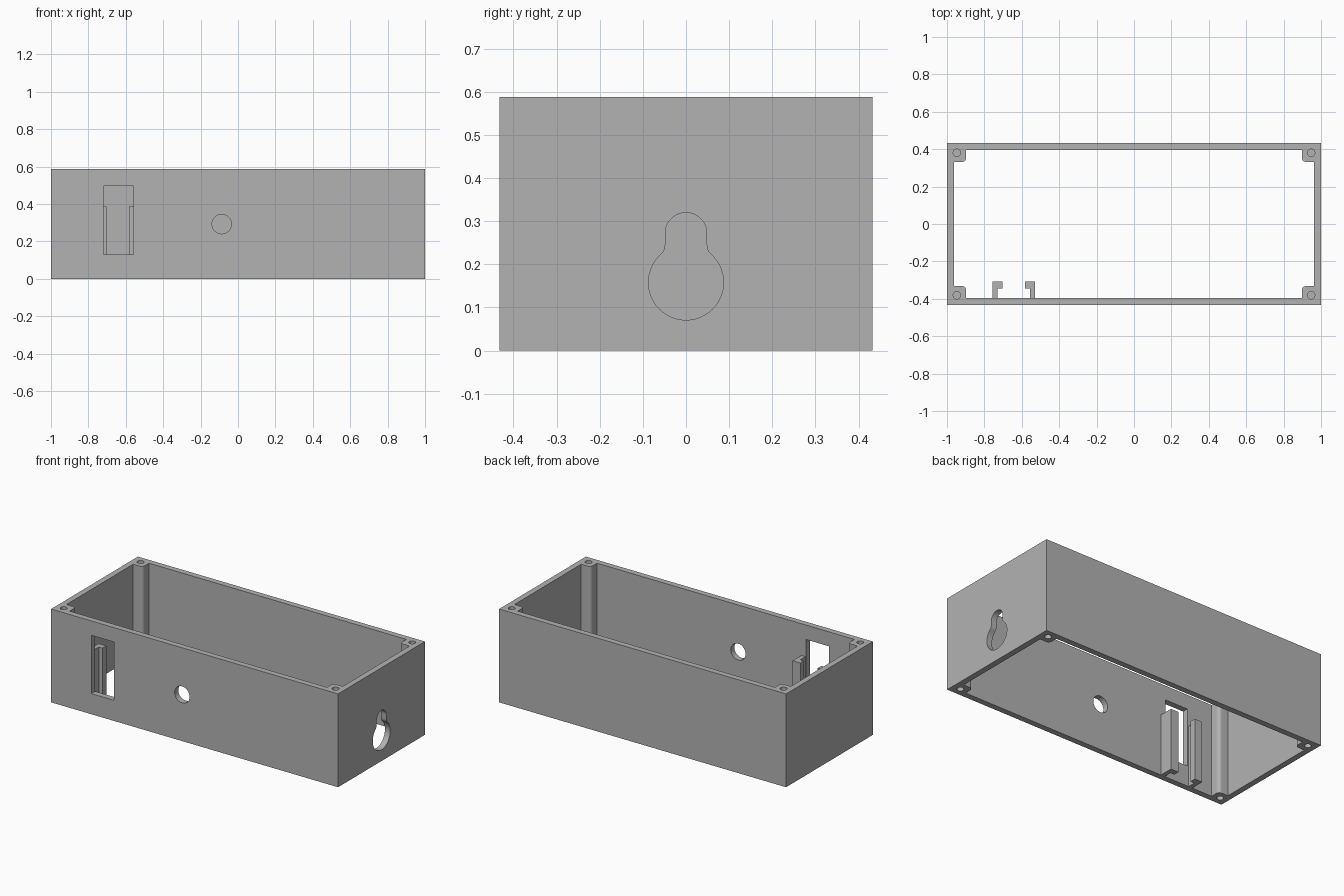
import bpy, bmesh
from math import cos, sin, radians
from mathutils import Vector

cube = bpy.data.objects.get("Cube")
if cube:
    bpy.data.objects.remove(cube, do_unlink=True)

HX, HY, H = 1.0, 0.432, 0.588      # outer half sizes and height
IX, IY = 0.963, 0.395              # inner wall faces
PX, PY, PR = 0.897, 0.332, 0.022   # corner post faces and rounding

grey = bpy.data.materials.new("plain_grey")
grey.use_nodes = True
colour = (0.45, 0.45, 0.45, 1)
grey.diffuse_color = colour
grey.node_tree.nodes["Principled BSDF"].inputs["Base Color"].default_value = colour


def prism(name, outline, axis, start, end):
    """Extrude a 2D outline along x, y or z."""
    place = {"x": lambda a, b, t: (t, a, b),
             "y": lambda a, b, t: (a, t, b),
             "z": lambda a, b, t: (a, b, t)}[axis]
    bm = bmesh.new()
    face = bm.faces.new([bm.verts.new(place(a, b, start)) for a, b in outline])
    ext = bmesh.ops.extrude_face_region(bm, geom=[face])
    moved = [v for v in ext["geom"] if isinstance(v, bmesh.types.BMVert)]
    bmesh.ops.translate(bm, verts=moved, vec=Vector(place(0, 0, end - start)))
    bmesh.ops.recalc_face_normals(bm, faces=bm.faces)
    mesh = bpy.data.meshes.new(name)
    bm.to_mesh(mesh)
    bm.free()
    mesh.materials.append(grey)
    obj = bpy.data.objects.new(name, mesh)
    bpy.context.collection.objects.link(obj)
    return obj


def arc(ca, cb, r, a0, a1, n):
    angles = [radians(a0 + (a1 - a0) * i / n) for i in range(n + 1)]
    return [(ca + r * cos(t), cb + r * sin(t)) for t in angles]


def circle(ca, cb, r, n=40):
    return arc(ca, cb, r, 0, 360, n)[:-1]


def rect(a0, a1, b0, b1):
    return [(a0, b0), (a1, b0), (a1, b1), (a0, b1)]


def cut(target, cutter):
    cutter.hide_render = True
    mod = target.modifiers.new("cut", "BOOLEAN")
    mod.operation = "DIFFERENCE"
    mod.solver = "EXACT"
    mod.object = cutter
    bpy.context.view_layer.objects.active = target
    bpy.ops.object.modifier_apply(modifier=mod.name)
    bpy.data.objects.remove(cutter, do_unlink=True)


# Open tube body; the cavity outline leaves a rounded post in each corner
body = prism("box_body", rect(-HX, HX, -HY, HY), "z", 0, H)
quarter = [(IX, PY)] + arc(PX + PR, PY + PR, PR, 270, 180, 8) + [(PX, IY)]
cavity = []
for sx, sy in ((1, 1), (-1, 1), (-1, -1), (1, -1)):
    cavity += [(sx * x, sy * y) for x, y in quarter[::sx * sy]]
cut(body, prism("cavity_cutter", cavity, "z", -0.1, H + 0.1))

# Blind screw holes at both ends of every post
for sx in (-1, 1):
    for sy in (-1, 1):
        hole = circle(sx * 0.947, sy * 0.381, 0.02, 24)
        cut(body, prism("screw_cutter", hole, "z", H - 0.2, H + 0.1))
        cut(body, prism("screw_cutter", hole, "z", -0.1, 0.2))

# Switch slot and round hole in the front wall
cut(body, prism("slot_cutter", rect(-0.72, -0.56, 0.13, 0.497), "y", -0.5, -0.36))
cut(body, prism("round_cutter", circle(-0.087, 0.293, 0.052), "y", -0.5, -0.36))

# Hanging keyhole in the right wall
keyhole = (arc(0, 0.158, 0.087, 137, 403, 36)
           + [(0.053, 0.228), (0.049, 0.236), (0.048, 0.246)]
           + arc(0, 0.272, 0.048, 0, 180, 20)
           + [(-0.048, 0.246), (-0.049, 0.236), (-0.053, 0.228)])
cut(body, prism("keyhole_cutter", keyhole, "x", 0.93, 1.1))

bpy.ops.object.select_all(action="DESELECT")
body.select_set(True)
bpy.context.view_layer.objects.active = body
bpy.ops.object.shade_smooth_by_angle(angle=radians(30))

# Pair of hooked rails behind the slot, mirrored about its centre line
for name, side in (("right_rail", -1), ("left_rail", 1)):
    hook = [(0.087, -IY), (0.114, -IY), (0.114, -0.308),
            (0.06, -0.308), (0.06, -0.344), (0.087, -0.344)]
    prism(name, [(-0.642 + side * x, y) for x, y in hook], "z", 0, 0.388)
